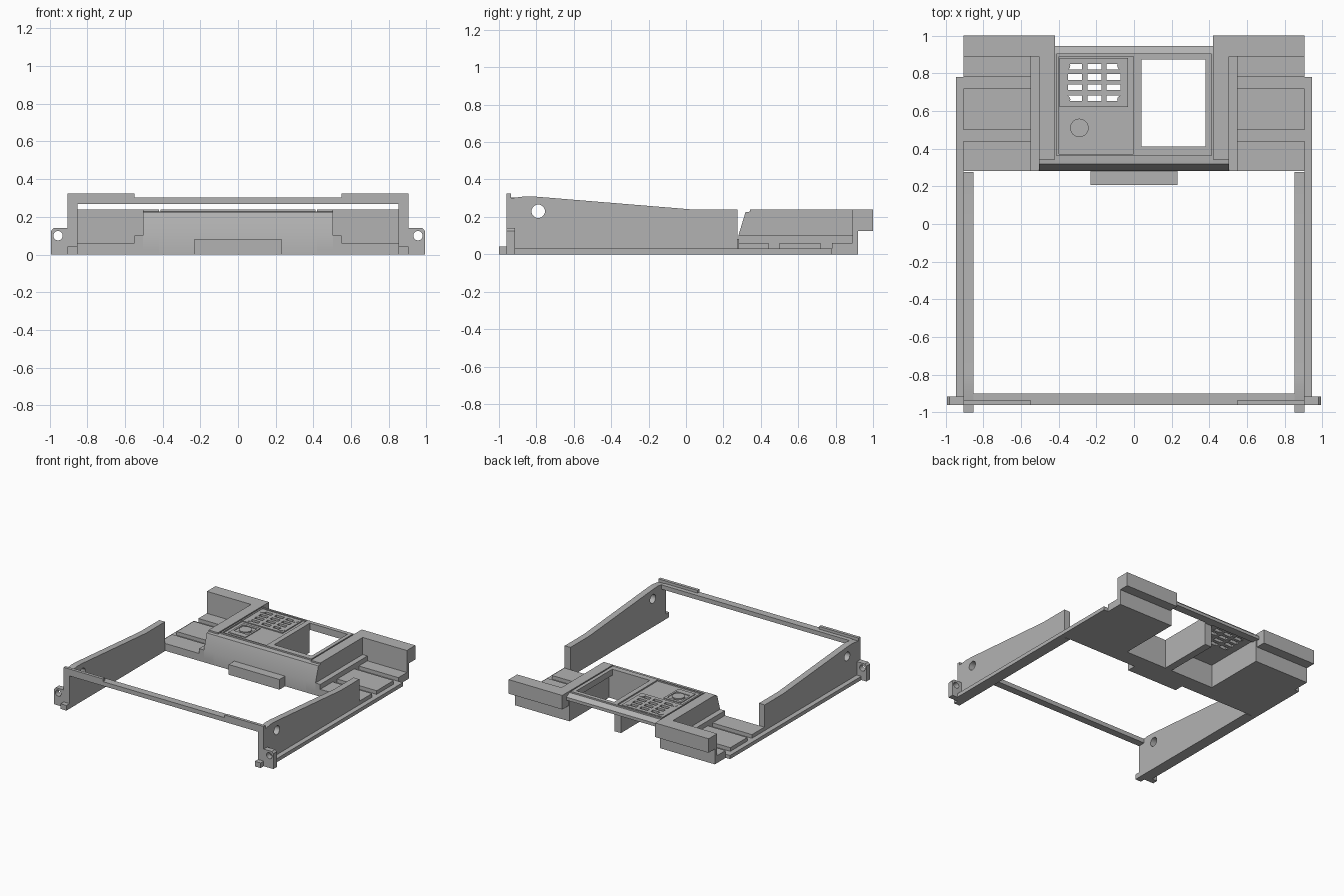
import bpy, bmesh, math
from mathutils import Matrix

if "Cube" in bpy.data.objects:
    bpy.data.objects.remove(bpy.data.objects["Cube"])

grey = bpy.data.materials.new("plain grey")
grey.diffuse_color = (0.45, 0.45, 0.45, 1)
grey.use_nodes = True
grey.node_tree.nodes["Principled BSDF"].inputs["Base Color"].default_value = grey.diffuse_color


def finish(name, bm):
    bmesh.ops.recalc_face_normals(bm, faces=bm.faces)
    me = bpy.data.meshes.new(name)
    bm.to_mesh(me)
    bm.free()
    me.materials.append(grey)
    ob = bpy.data.objects.new(name, me)
    bpy.context.collection.objects.link(ob)
    return ob


def box(name, x, y, z):
    bm = bmesh.new()
    c = [(a + b) / 2 for a, b in (x, y, z)]
    s = [b - a for a, b in (x, y, z)]
    bmesh.ops.create_cube(bm, size=1, matrix=Matrix.Translation(c) @ Matrix.Diagonal((*s, 1)))
    return finish(name, bm)


def prism(name, pts, axis, lo, hi):
    """Extrude a 2D profile: axis 'x' takes (y, z) points, 'y' takes (x, z)."""
    bm = bmesh.new()
    vs = [bm.verts.new((lo, a, b) if axis == 'x' else (a, lo, b)) for a, b in pts]
    f = bm.faces.new(vs)
    r = bmesh.ops.extrude_face_region(bm, geom=[f])
    d = hi - lo
    bmesh.ops.translate(bm, vec=(d, 0, 0) if axis == 'x' else (0, d, 0),
                        verts=[v for v in r['geom'] if isinstance(v, bmesh.types.BMVert)])
    return finish(name, bm)


def cyl(name, loc, r, depth, axis='z', n=24):
    bm = bmesh.new()
    rot = {'z': Matrix(), 'x': Matrix.Rotation(math.pi / 2, 4, 'Y'),
           'y': Matrix.Rotation(math.pi / 2, 4, 'X')}[axis]
    bmesh.ops.create_cone(bm, cap_ends=True, segments=n, radius1=r, radius2=r,
                          depth=depth, matrix=Matrix.Translation(loc) @ rot)
    return finish(name, bm)


def cut(ob, *cutters):
    for c in cutters:
        m = ob.modifiers.new("cut", 'BOOLEAN')
        m.operation, m.solver, m.object = 'DIFFERENCE', 'EXACT', c
        bpy.context.view_layer.objects.active = ob
        bpy.ops.object.modifier_apply(modifier=m.name)
        bpy.data.objects.remove(c)


for s, side in ((1, "right"), (-1, "left")):
    def sx(a, b):
        return (a, b) if s > 0 else (-b, -a)

    # tapering side wall with a round hole
    wall = prism(side + "_side_wall",
                 [(-.96, 0), (.275, 0), (.275, .24), (.03, .24), (-.8, .308), (-.86, .31),
                  (-.935, .30), (-.935, .325), (-.96, .325)], 'x', *sx(.853, .905))
    cut(wall, cyl("hole_cutter", (s * .88, -.79, .23), .036, .2, 'x'))
    box(side + "_outer_ledge", sx(.905, .945), (-.915, .78), (0, .03))
    box(side + "_front_foot", sx(.853, .905), (-1, -.96), (0, .042))

    # front mounting tab
    tab = prism(side + "_mounting_tab",
                [(s * a, b) for a, b in ((.905, 0), (.992, 0), (.992, .125), (.978, .14), (.905, .14))],
                'y', -.96, -.915)
    cut(tab, cyl("tab_cutter", (s * .955, -.94, .1), .025, .2, 'y'))
    box(side + "_bar_lip", sx(.55, .853), (-.96, -.935), (.30, .325))

    # rear floor with raised pads
    box(side + "_floor", sx(.41, .905), (.28, .92), (0, .03))
    for i, (a, b) in enumerate(((.28, .44), (.50, .72), (.78, .89))):
        box(f"{side}_floor_pad_{i + 1}", sx(.545, .905), (a, b), (.03, .06))
    box(side + "_console_step", sx(.505, .548), (.28, .89), (.03, .10))

    # console arm with sloped nose, and overhanging rear block
    prism(side + "_console_arm",
          [(.28, .03), (.28, .10), (.318, .225), (.342, .228), (.342, .24), (.89, .24), (.89, .03)],
          'x', *sx(.42, .505))
    prism(side + "_rear_block",
          [(.89, .03), (.92, .03), (.92, .125), (1, .125), (1, .24), (.89, .24)],
          'x', *sx(.42, .905))

# front cross bar
box("front_bar", (-.853, .853), (-.96, -.90), (.268, .303))

# console body, hollow below and open to the rear
console = prism("console_body",
                [(.28, 0), (.28, .10), (.318, .225), (.342, .228), (.905, .228), (.945, .205),
                 (.945, .18), (.92, .18), (.92, 0)], 'x', -.42, .42)
cut(console,
    box("c1", (.04, .41), (.41, .88), (-.1, .19)),
    box("c2", (-.41, -.02), (.41, .88), (-.1, .19)),
    box("c3", (-.41, .41), (.87, 1), (-.1, .18)))

# top panel with window, instrument recess, vent slots and switch recess
panel = box("top_panel", (-.41, .41), (.362, .905), (.222, .24))
cut(panel, box("c4", (-.397, -.002), (.372, .89), (.23, .3)))
for ob in (panel, console):
    cut(ob, box("window_cutter", (.04, .38), (.41, .872), (.1, .4)))
vent = box("vent_plate", (-.395, -.033), (.622, .88), (.222, .238))
slots = [(x, y) for x in (-.313, -.21, -.108) for y in (.835, .78, .725, .668)]
for ob in (console, panel, vent):
    for x, y in slots:
        cut(ob, box("slot_cutter", (x - .037, x + .037), (y - .015, y + .015), (.1, .4)))
for i, (x, y) in enumerate(((-.36, .84), (-.067, .84), (-.36, .66), (-.067, .66))):
    cyl(f"vent_screw_{i + 1}", (x, y, .216), .022, .048)

# switch plate with round button
plate = box("switch_plate", (-.368, -.214), (.403, .595), (.222, .236))
cut(plate, box("c5", (-.352, -.23), (.45, .572), (.231, .3)))
cyl("switch_button", (-.29, .51, .232), .049, .016)

# step block in front of the console
box("front_step", (-.23, .23), (.207, .28), (0, .083))

for ob in list(bpy.context.scene.objects):
    bpy.ops.object.select_all(action='DESELECT')
    ob.select_set(True)
    bpy.context.view_layer.objects.active = ob
    bpy.ops.object.shade_smooth_by_angle(angle=math.radians(25))
